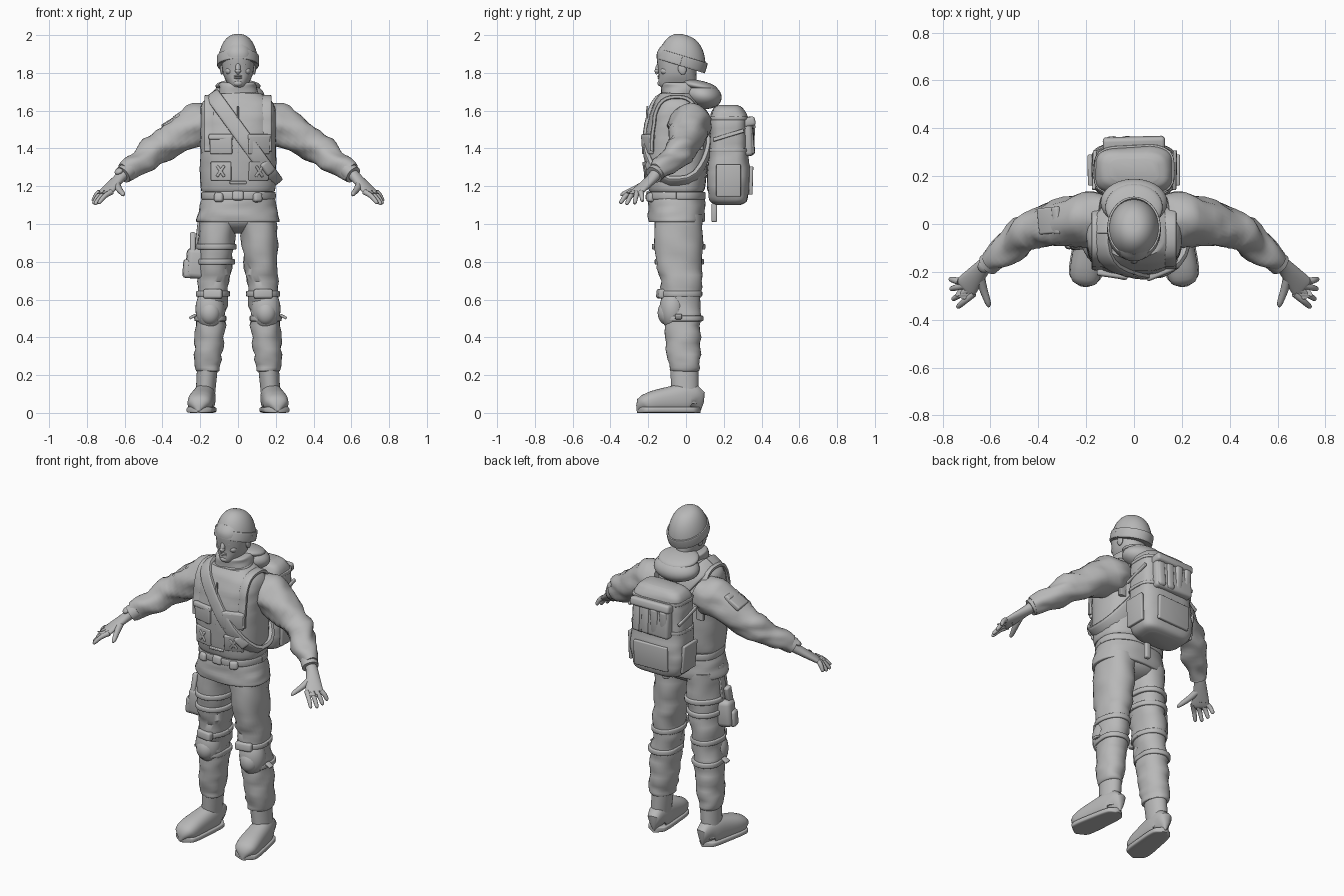
import bpy, bmesh, math
from mathutils import Vector, Matrix, Euler, noise
from mathutils.bvhtree import BVHTree

default_cube = bpy.data.objects.get("Cube")
if default_cube:
    bpy.data.objects.remove(default_cube, do_unlink=True)

grey = bpy.data.materials.new("plain grey")
grey.use_nodes = True
grey.diffuse_color = (.48, .48, .48, 1)
grey.node_tree.nodes["Principled BSDF"].inputs["Base Color"].default_value = grey.diffuse_color
parts = []
RIGHTWARD, BACK, UP = Vector((1, 0, 0)), Vector((0, 1, 0)), Vector((0, 0, 1))
FRONT = -BACK


def finish(bm, name, side=1):
    """Turn the bmesh into a named object, mirrored if asked; return its surface."""
    for vert in bm.verts:
        vert.co.x *= side
    bmesh.ops.recalc_face_normals(bm, faces=bm.faces)
    bm.normal_update()
    mesh = bpy.data.meshes.new(name)
    bm.to_mesh(mesh)
    mesh.materials.append(grey)
    obj = bpy.data.objects.new(name, mesh)
    bpy.context.collection.objects.link(obj)
    parts.append(obj)
    surface = BVHTree.FromBMesh(bm)
    bm.free()
    return surface


def spline(rings, steps):
    """Catmull-Rom through the rings; a single radius serves for both."""
    rings = [Vector((*ring, ring[-1])[:5]) for ring in rings]
    padded = [rings[0]] + rings + [rings[-1]]
    result = []
    for a, b, c, d in zip(padded, padded[1:], padded[2:], padded[3:]):
        for i in range(steps):
            t = i / steps
            result.append((b * 2 + (c - a) * t + (a * 2 - b * 5 + c * 4 - d) * t * t
                           + (b * 3 - a - c * 3 + d) * t ** 3) / 2)
    return result + [rings[-1]]


def loft(name, rings, side=1, power=2, fold=0, follow=False, out=None,
         sides=32, steps=6, shear=0):
    """Skin rings (x, y, z, half width, half depth), level or along a path."""
    rings = spline(rings, steps)
    centres = [Vector(ring[:3]) for ring in rings]
    bm = bmesh.new()
    loops = []
    for i, (ring, centre) in enumerate(zip(rings, centres)):
        across, up = RIGHTWARD, BACK
        if follow:
            along = centres[min(i + 1, len(centres) - 1)] - centres[max(i - 1, 0)]
            normal = centre - out if out else UP
            across = normal.cross(along).normalized()
            up = along.normalized().cross(across)
        loop = []
        for k in range(sides):
            c, s = math.cos(math.tau * k / sides), math.sin(math.tau * k / sides)
            offset = (across * ring[3] * math.copysign(abs(c) ** (2 / power), c)
                      + up * ring[4] * math.copysign(abs(s) ** (2 / power), s))
            point = centre + offset
            if fold:
                sample = Vector((point.x * 9, point.y * 9, point.z * 22))
                point += offset.normalized() * noise.noise(sample) * fold
            point.z -= shear * offset.y
            loop.append(bm.verts.new(point))
        loops.append(loop)
    for low, high in zip(loops, loops[1:]):
        for k in range(sides):
            j = (k + 1) % sides
            bm.faces.new((low[k], low[j], high[j], high[k]))
    bm.faces.new(loops[0])
    bm.faces.new(loops[-1])
    return finish(bm, name, side)


def column(name, y, rows, power=2.4, fold=0):
    """Upright loft on the centre plane from rows of (z, half width, half depth)."""
    return loft(name, [(0, y, *row) for row in rows], power=power, fold=fold)


def wrap(name, surface, centre, first, second, width, thick=.01, start=0, stop=math.tau):
    """Strap lying on a surface, swept from one direction towards another."""
    centre, rings, count = Vector(centre), [], 40
    for i in range(count + 1):
        angle = start + (stop - start) * i / count
        ray = (Vector(first) * math.cos(angle) + Vector(second) * math.sin(angle)).normalized()
        spot = surface.ray_cast(centre, ray)[0]
        if spot:
            rings.append((*spot, width / 2, thick))
    loft(name, rings, power=4, follow=True, out=centre, sides=16, steps=1)


def box(name, centre, size, turn=(0, 0, 0), side=1):
    bm = bmesh.new()
    bmesh.ops.create_cube(bm, size=1, matrix=Matrix.Diagonal((*size, 1)))
    bmesh.ops.bevel(bm, geom=bm.edges[:], offset=min(size) * .3, segments=3,
                    affect='EDGES', profile=.5)
    bm.transform(Matrix.LocRotScale(Vector(centre), Euler(turn), None))
    finish(bm, name, side)


def place(name, surface, origin, facing, size, tilt=0):
    """Sink a box halfway into a surface, found by looking outward from inside it."""
    spot, normal, index, distance = surface.ray_cast(Vector(origin), facing)
    turn = normal.to_track_quat('Y', 'Z') @ Euler((0, tilt, 0)).to_quaternion()
    box(name, spot, size, turn.to_euler())


def ball(name, centre, radii, turn=(0, 0, 0), side=1):
    bm = bmesh.new()
    bmesh.ops.create_uvsphere(bm, u_segments=28, v_segments=18, radius=1)
    bm.transform(Matrix.LocRotScale(Vector(centre), Euler(turn), Vector(radii)))
    return finish(bm, name, side)


def leg_ring(z, width, depth):
    """Ring centred on the splayed axis of the left leg."""
    return (.18 - .075 * z, -.04 * z, z, width, depth)


# Jacket skirt, vest and waist belt
jacket = column("jacket", -.05, [(1.01, .2, .14), (1.02, .22, .15), (1.1, .2, .15),
                                 (1.2, .18, .14), (1.3, .18, .14)], fold=.01)
vest = column("vest", -.05, [(1.18, .18, .13), (1.19, .2, .15), (1.4, .2, .17), (1.55, .2, .15),
                             (1.64, .19, .12), (1.69, .12, .09)], power=2.6, fold=.006)
wrap("waist_belt", jacket, (0, -.05, 1.15), RIGHTWARD, BACK, .04)
place("belt_buckle", jacket, (0, 0, 1.15), FRONT, (.06, .04, .05))
for x in (-.1, .1):
    place("belt_pouch", jacket, (x, 0, 1.14), FRONT, (.05, .05, .05))

# Vest pockets and fastenings
for x in (-.09, .11):
    place("chest_pocket", vest, (x, 0, 1.42), FRONT, (.12, .024, .1))
    place("pocket_flap", vest, (x, 0, 1.46), FRONT, (.13, .034, .03))
    place("lower_pocket", vest, (x, 0, 1.28), FRONT, (.11, .018, .1))
    for tilt in (-.6, .6):
        place("toggle_strap", vest, (x, 0, 1.28), FRONT, (.015, .03, .07), tilt)
place("vest_tab", vest, (0, 0, 1.22), FRONT, (.09, .02, .015))
place("vest_zip", vest, (0, 0, 1.5), FRONT, (.01, .01, .25))

# Sling across the chest and pack straps over both shoulders
wrap("sling", vest, (.02, -.04, 1.47), (-.16, 0, .22), FRONT * .27, .08, .015)
place("sling_buckle", vest, (.15, 0, 1.3), FRONT, (.06, .05, .08), .7)
for x in (-.15, .15):
    wrap("shoulder_strap", vest, (x, -.04, 1.45), UP, FRONT, .055, .011, -2, 2)

# Collar and hood
column("collar", -.03, [(1.63, .13, .12), (1.69, .1, .1), (1.74, .1, .1), (1.75, .08, .08)],
       fold=.012)
ball("scarf_roll", (0, -.045, 1.69), (.11, .1, .03), (.15, 0, 0))
ball("hood", (0, .09, 1.68), (.14, .1, .07), (-.2, 0, 0))
ball("hood_rim", (0, .07, 1.73), (.12, .1, .03), (-.2, 0, 0))

# Head
column("head", -.045, [(1.68, .06, .06), (1.71, .05, .07), (1.74, .055, .1), (1.8, .08, .1),
                       (1.9, .085, .11), (1.95, .06, .08)], power=2.2)
ball("nose", (0, -.148, 1.825), (.014, .014, .034), (-.3, 0, 0))
ball("nose_tip", (0, -.153, 1.81), (.017, .014, .011))
ball("brow", (0, -.125, 1.865), (.055, .024, .012))
for z in (1.773, 1.783):
    ball("lip", (0, -.14, z), (.022, .012, .006))
ball("chin", (0, -.135, 1.745), (.024, .016, .016))
for s in (1, -1):
    ball("eye", (.03, -.135, 1.845), (.014, .01, .007), side=s)
    ball("cheek", (.045, -.11, 1.81), (.022, .025, .02), side=s)
    ball("ear", (.085, -.02, 1.82), (.01, .022, .03), (.2, 0, 0), s)

# Knit cap: a pointed dome, lower at the back
dome = []
for i in range(12):
    rise, shrink = math.sin(i / 7.2), abs(math.cos(i / 7.2)) ** .8
    dome.append((0, -.025 * (1 - rise), 1.835 + .165 * rise, .108 * shrink, .125 * shrink))
cap = loft("knit_cap", dome, steps=3, shear=.3)
wrap("cap_cuff", cap, (0, -.025, 1.865), RIGHTWARD, (0, 1, -.3), .055, .006)

# Arms and hands
for s in (1, -1):
    loft("sleeve", [(.13, .02, 1.55, .1), (.22, .02, 1.52, .11), (.42, -.02, 1.4, .08),
                    (.52, -.1, 1.32, .07), (.6, -.16, 1.27, .045)], s, fold=.02, follow=True)
    loft("cuff", [(.58, -.145, 1.285, .047), (.61, -.17, 1.26, .047)], s, follow=True)
    loft("palm", [(.59, -.15, 1.28, .034, .034), (.63, -.18, 1.24, .034, .027),
                  (.7, -.26, 1.17, .05, .018), (.71, -.27, 1.165, .045, .01)],
         s, follow=True, sides=24)
    for i in range(4):
        spread = i / 3
        base = Vector((.67, -.29, 1.17)).lerp(Vector((.73, -.24, 1.17)), spread)
        tip = Vector((.74, -.35, 1.11)).lerp(Vector((.77, -.23, 1.12)), spread)
        tip += (tip - base) * .2 * math.sin(spread * math.pi)
        middle = base.lerp(tip, .5) + UP * .008
        loft("finger", [(*base, .015), (*middle, .013), (*tip.lerp(base, .1), .01),
                        (*tip, .003)], s, follow=True, sides=12)
    loft("thumb", [(.645, -.21, 1.215, .02), (.63, -.27, 1.185, .017), (.61, -.33, 1.16, .012),
                   (.607, -.346, 1.15, .004)], s, follow=True, sides=12)
box("sleeve_pocket", (.35, .015, 1.54), (.11, .11, .03), (0, .56, -.1), -1)
box("sleeve_pocket_flap", (.32, .015, 1.56), (.035, .115, .035), (0, .56, -.1), -1)
ball("wrist_watch", (.63, -.18, 1.28), (.025, .025, .015), (.4, .5, 0), -1)

# Legs, boots and knee pads
ball("hips", (0, -.04, 1.03), (.19, .13, .08))
for s in (1, -1):
    leg = loft("trouser_leg", [leg_ring(1.05, .1, .13), leg_ring(.8, .09, .12),
                               leg_ring(.6, .08, .1), leg_ring(.4, .08, .09),
                               leg_ring(.24, .065, .085), leg_ring(.22, .05, .06)],
               s, 2.2, .018)
    loft("boot_shaft", [leg_ring(.05, .05, .07), leg_ring(.24, .055, .075)], s)
    foot, sole = [], []
    for i in range(13):
        t = i / 12
        x, y, z = Vector((.165, .075, .06)).lerp(Vector((.21, -.258, .035)), t)
        swell = (1 - abs(2 * t - 1) ** 5) ** .5
        width, height = (.05 + .018 * t) * swell + .004, (.085 - .04 * t) * swell + .004
        foot.append((x, y, max(z * .2, height), width, height))
        sole.append((x, y, .016, width + .005, .016))
    loft("boot_foot", foot, s, 2.4, follow=True, steps=2)
    loft("boot_sole", sole, s, 5, follow=True, steps=2)
    ball("knee_pad", (.148, -.07, .55), (.077, .07, .11), side=s)
    ball("knee_cap", (.148, -.1, .53), (.055, .05, .065), side=s)
    for z in (.5, .63):
        x, y, z, width, depth = leg_ring(z, 0, 0)
        wrap("knee_strap", leg, (x * s, y, z), RIGHTWARD, BACK, .03)
    place("knee_pad_top", leg, (x * s, y, z), FRONT, (.1, .04, .05))
    box("knee_strap_end", (.24, -.04, .51), (.04, .035, .015), (0, .5, 0), s)

# Thigh holster on the right leg, whose surface was built last
for z in (.8, .88):
    x, y, z, width, depth = leg_ring(z, 0, 0)
    wrap("thigh_strap", leg, (-x, y, z), RIGHTWARD, BACK, .03, .012)
place("holster", leg, (-x, -.06, .79), -RIGHTWARD, (.09, .14, .16))
place("holster_pouch", leg, (-x, -.065, .76), -RIGHTWARD, (.06, .17, .1))
box("holster_grip", (-.24, -.07, .9), (.03, .045, .11), (-.25, 0, 0))
box("holster_hanger", (-.21, -.05, .98), (.015, .045, .2), (0, .12, 0))

# Backpack
middle = .225
pack = column("backpack", middle, [(1.1, .1, .06), (1.13, .16, .1), (1.25, .18, .115),
                                   (1.4, .17, .1), (1.55, .165, .1), (1.61, .14, .08),
                                   (1.63, .1, .05)], power=3.6, fold=.008)
for z in (1.39, 1.56):
    wrap("backpack_strap", pack, (0, middle, z), RIGHTWARD, BACK, .02, .007)
place("back_pocket", pack, (0, middle, 1.46), BACK, (.25, .06, .2))
for i in range(4):
    place("pocket_rib", pack, (.06 * i - .09, middle, 1.45), BACK, (.05, .075, .17))
place("back_pocket_flap", pack, (0, middle, 1.54), BACK, (.26, .075, .05))
place("lower_back_pocket", pack, (0, middle, 1.23), BACK, (.22, .02, .15))
box("carry_handle", (0, .14, 1.63), (.09, .025, .03))
for facing in (RIGHTWARD, -RIGHTWARD):
    place("side_pocket", pack, (0, middle, 1.23), facing, (.13, .02, .17))
    place("side_strap", pack, (0, middle, 1.47), facing, (.17, .015, .02), .3)
box("hanging_strap", (.03, .15, 1.06), (.035, .03, .1))

# Smooth shading
bpy.ops.object.select_all(action='DESELECT')
for obj in parts:
    obj.select_set(True)
bpy.context.view_layer.objects.active = parts[0]
bpy.ops.object.shade_smooth_by_angle(angle=math.radians(40))
